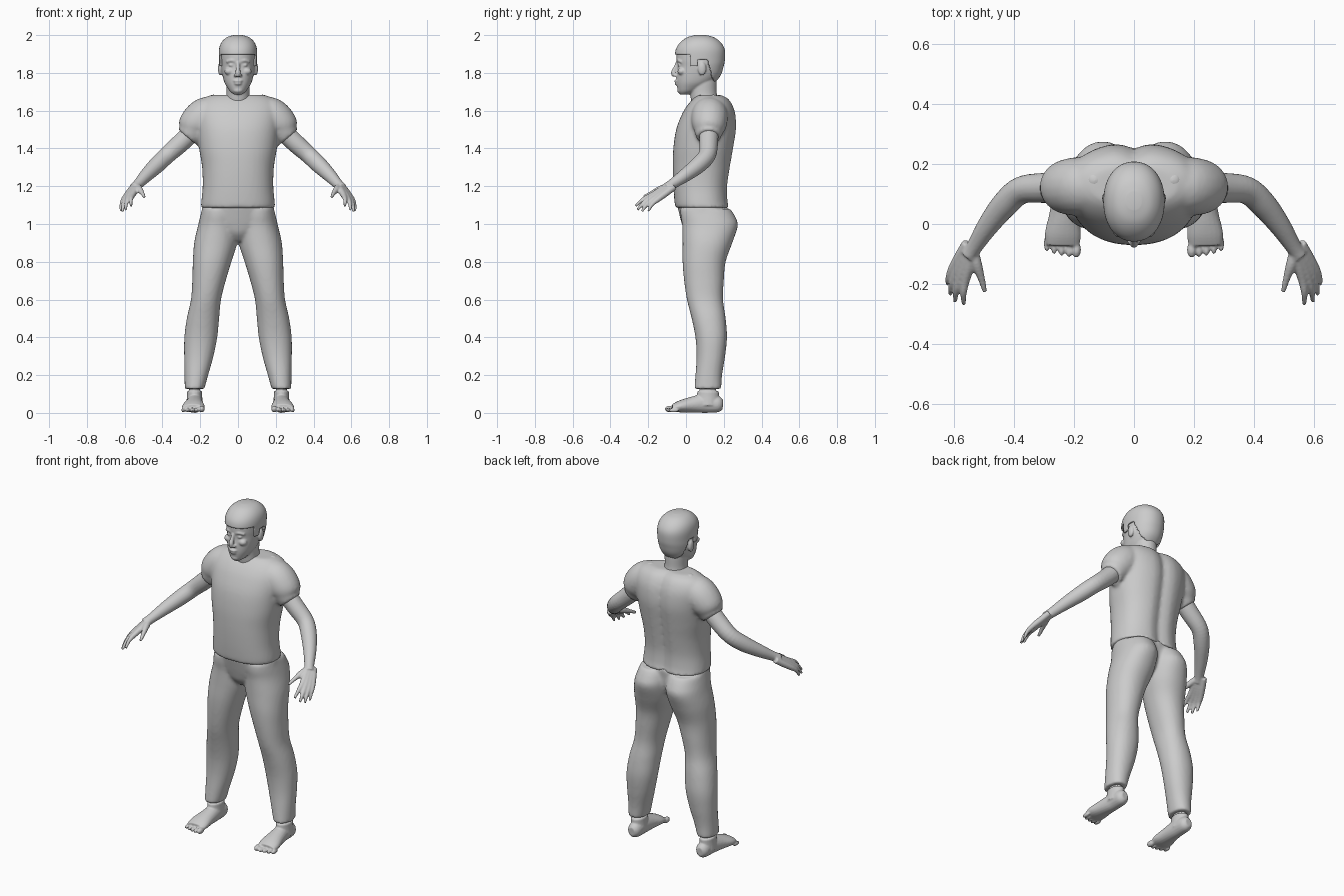
import bpy, bmesh, math
from mathutils import Vector, Matrix

grey = bpy.data.materials.new("plain grey")
grey.diffuse_color = (0.6, 0.6, 0.6, 1)
SIDES = (1, -1)


def resample(rows, n=6):
    """Catmull-Rom smoothing of a table of sections."""
    out = []
    for i in range(len(rows) - 1):
        p0, p1 = rows[max(i - 1, 0)], rows[i]
        p2, p3 = rows[i + 1], rows[min(i + 2, len(rows) - 1)]
        for k in range(n):
            t = k / n
            out.append([0.5 * (2 * b + (c - a) * t + (2 * a - 5 * b + 4 * c - d) * t * t
                               + (3 * b - a - 3 * c + d) * t ** 3)
                        for a, b, c, d in zip(p0, p1, p2, p3)])
    return out + [list(rows[-1])]


def skin(bm, rings):
    """Bridge rings of points and cap both ends."""
    vs = [[bm.verts.new(p) for p in r] for r in rings]
    n = len(vs[0])
    for a, b in zip(vs, vs[1:]):
        for i in range(n):
            j = (i + 1) % n
            bm.faces.new((a[i], a[j], b[j], b[i]))
    bm.faces.new(vs[0][::-1])
    bm.faces.new(vs[-1])


def stack(bm, rows, side=1, power=2.0, groove=0.0, seg=48):
    """Horizontal sections: z, x min, x max, y front, y back."""
    rings = []
    for z, x0, x1, y0, y1 in resample(rows):
        ring = []
        for i in range(seg):
            a = math.tau * i / seg
            c, s = math.cos(a), math.sin(a)
            x = (x0 + x1) / 2 + (x1 - x0) / 2 * math.copysign(abs(c) ** (2 / power), c)
            y = (y0 + y1) / 2 + (y1 - y0) / 2 * math.copysign(abs(s) ** (2 / power), s)
            if s > 0:
                y -= groove * math.exp(-(x / 0.035) ** 2)
            ring.append((side * x, y, z))
        rings.append(ring)
    skin(bm, rings)


def tube(bm, rows, side=1, seg=20):
    """Sections across a path: x, y, z, half width, half height."""
    rows = resample([r if len(r) == 5 else (*r, r[3]) for r in rows], 5)
    pts = [Vector(r[:3]) for r in rows]
    rings = []
    for i, r in enumerate(rows):
        d = pts[min(i + 1, len(pts) - 1)] - pts[max(i - 1, 0)]
        q = d.to_track_quat('Z', 'Y')
        ring = []
        for k in range(seg):
            a = math.tau * k / seg
            p = pts[i] + q @ Vector((r[3] * math.cos(a), r[4] * math.sin(a), 0))
            ring.append((side * p.x, p.y, p.z))
        rings.append(ring)
    skin(bm, rings)


def ball(bm, centre, radii, side=1):
    m = Matrix.Translation((side * centre[0], centre[1], centre[2])) @ Matrix.Diagonal((*radii, 1))
    bmesh.ops.create_uvsphere(bm, u_segments=20, v_segments=12, radius=1, matrix=m)


def finish(name, bm, voxel=None, smooth=2):
    bmesh.ops.recalc_face_normals(bm, faces=bm.faces)
    for f in bm.faces:
        f.smooth = True
    me = bpy.data.meshes.new(name)
    bm.to_mesh(me)
    bm.free()
    me.materials.append(grey)
    ob = bpy.data.objects.new(name, me)
    bpy.context.collection.objects.link(ob)
    if voxel:
        m = ob.modifiers.new("fuse", 'REMESH')
        m.mode, m.voxel_size, m.use_smooth_shade = 'VOXEL', voxel, True
    m = ob.modifiers.new("soften", 'SMOOTH')
    m.factor, m.iterations = 0.5, smooth
    return ob


def sym(rows):
    return [(z, -w, w, a, b) for z, w, a, b in rows]


# Shirt: torso with two short sleeves
bm = bmesh.new()
stack(bm, sym([(1.085, .197, -.056, .235), (1.12, .194, -.061, .226), (1.2, .187, -.067, .224),
               (1.3, .19, -.07, .238), (1.4, .206, -.067, .255), (1.5, .218, -.052, .27),
               (1.58, .225, -.022, .266), (1.63, .215, .008, .25), (1.665, .185, .04, .225),
               (1.683, .14, .065, .19)]), power=2.3, groove=.02)
for s in SIDES:
    tube(bm, [(.10, .12, 1.59, .08), (.17, .125, 1.575, .097), (.225, .123, 1.525, .092),
              (.248, .12, 1.485, .074), (.268, .12, 1.46, .064)], s)
finish("shirt", bm, .01, 5)

# Trousers: hips with two legs
bm = bmesh.new()
stack(bm, sym([(.91, .05, .03, .15), (.95, .12, -.005, .19), (1.0, .19, -.022, .21),
               (1.05, .195, -.035, .215), (1.1, .188, -.047, .22)]))
for s in SIDES:
    stack(bm, [(1.08, .0, .19, -.03, .235), (1.04, -.002, .2, -.028, .26),
               (.99, -.003, .212, -.02, .274), (.9, .004, .232, -.018, .245),
               (.8, .035, .239, -.018, .21), (.7, .065, .242, -.01, .2),
               (.6, .09, .249, .005, .196), (.5, .1, .271, .03, .21),
               (.4, .11, .284, .05, .217), (.3, .13, .285, .056, .207),
               (.2, .158, .283, .05, .191), (.127, .178, .282, .044, .187)], s, 2.15)
finish("trousers", bm, .01, 4)

# Feet with toes and ankles
bm = bmesh.new()
for s in SIDES:
    tube(bm, [(.228, .195, .045, .02, .025), (.228, .17, .046, .038, .043),
              (.228, .1, .05, .042, .05), (.232, .03, .043, .05, .042),
              (.236, -.03, .034, .06, .032), (.237, -.07, .026, .056, .02)], s)
    tube(bm, [(.23, .115, .04, .045, .062), (.23, .117, .1, .04, .058),
              (.23, .117, .17, .042, .058)], s)
    for i in range(5):
        r = .0175 if i == 0 else .0135 - .0006 * i
        ball(bm, (.192 + .0245 * i, -.085 + .0025 * i * i / 2, .003 + r), (r * .9, .027, r), s)
finish("feet", bm, .005, 2)

# Arms with hands; each finger runs from the wrist through its knuckle
KNUCKLES = [((.56, -.185, 1.15), (.566, -.267, 1.095)), ((.578, -.18, 1.141), (.595, -.257, 1.075)),
            ((.593, -.167, 1.134), (.611, -.235, 1.066)), ((.604, -.15, 1.13), (.62, -.2, 1.068))]
bm = bmesh.new()
for s in SIDES:
    tube(bm, [(.22, .12, 1.51, .052), (.3, .12, 1.432, .05), (.375, .112, 1.365, .046),
              (.43, .065, 1.312, .044), (.485, -.005, 1.258, .036), (.53, -.075, 1.21, .027),
              (.55, -.105, 1.19, .027)], s)
    for i, (k, tip) in enumerate(KNUCKLES):
        k, tip = Vector(k), Vector(tip)
        start = Vector((.53 + .008 * i, -.085 + .007 * i, 1.205 - .003 * i))
        mid = k.lerp(tip, .5) + Vector((.004, -.004, .006))
        tube(bm, [(*start, .018), (*start.lerp(k, .5), .018), (*k, .015), (*mid, .011),
                  (*tip, .007)], s)
    tube(bm, [(.535, -.09, 1.2, .018), (.523, -.135, 1.185, .018), (.508, -.18, 1.165, .012),
              (.496, -.225, 1.143, .008)], s)
finish("arms", bm, .0055, 2)

# Head, neck and facial features
HEAD = sym([(1.685, .02, -.03, .01), (1.7, .04, -.04, .05), (1.72, .055, -.046, .09),
            (1.75, .072, -.05, .14), (1.79, .083, -.05, .175), (1.835, .09, -.045, .19),
            (1.87, .092, -.05, .197), (1.92, .092, -.046, .197), (1.955, .081, -.024, .178),
            (1.98, .056, .01, .145), (1.991, .022, .05, .105)])
bm = bmesh.new()
stack(bm, HEAD, power=2.15)
stack(bm, sym([(1.58, .085, .04, .19), (1.64, .068, .03, .175), (1.69, .061, .022, .163),
               (1.75, .062, .02, .162), (1.8, .06, .03, .16)]))
tube(bm, [(0, -.045, 1.855, .009), (0, -.057, 1.825, .011), (0, -.066, 1.8, .014),
          (0, -.06, 1.783, .012)])                                     # nose
ball(bm, (0, -.05, 1.757), (.025, .012, .007))                         # upper lip
ball(bm, (0, -.048, 1.743), (.021, .012, .007))                        # lower lip
ball(bm, (0, -.032, 1.708), (.026, .015, .016))                        # chin
for s in SIDES:
    ball(bm, (.013, -.056, 1.787), (.01, .012, .008), s)               # nostril
    ball(bm, (.034, -.033, 1.841), (.016, .012, .009), s)              # eye
    tube(bm, [(.012, -.042, 1.861, .008), (.035, -.04, 1.866, .008),
              (.06, -.024, 1.858, .007)], s)                           # brow
    ball(bm, (.046, -.022, 1.808), (.026, .023, .02), s)               # cheek
    ball(bm, (.094, .085, 1.822), (.012, .022, .036), s)               # ear
    ball(bm, (.13, .145, 1.655), (.034, .034, .03), s)                 # shoulder muscle
finish("head", bm, .005, 2)


# Hair: upper shell of the head trimmed along a hairline
def hairline(y):
    if y < .025:
        return 1.893
    if y < .06:
        return 1.835
    if y < .11:
        return 1.868
    return max(1.745, 1.868 - (y - .11) * 3.5)


bm = bmesh.new()
stack(bm, HEAD, power=2.15, seg=96)
trim = []
for f in bm.faces:
    c = f.calc_center_median()
    if c.z < hairline(c.y):
        trim.append(f)
bmesh.ops.delete(bm, geom=trim, context='FACES')
hair = finish("hair", bm, None, 3)
m = hair.modifiers.new("thickness", 'SOLIDIFY')
m.thickness, m.offset = .009, 1
